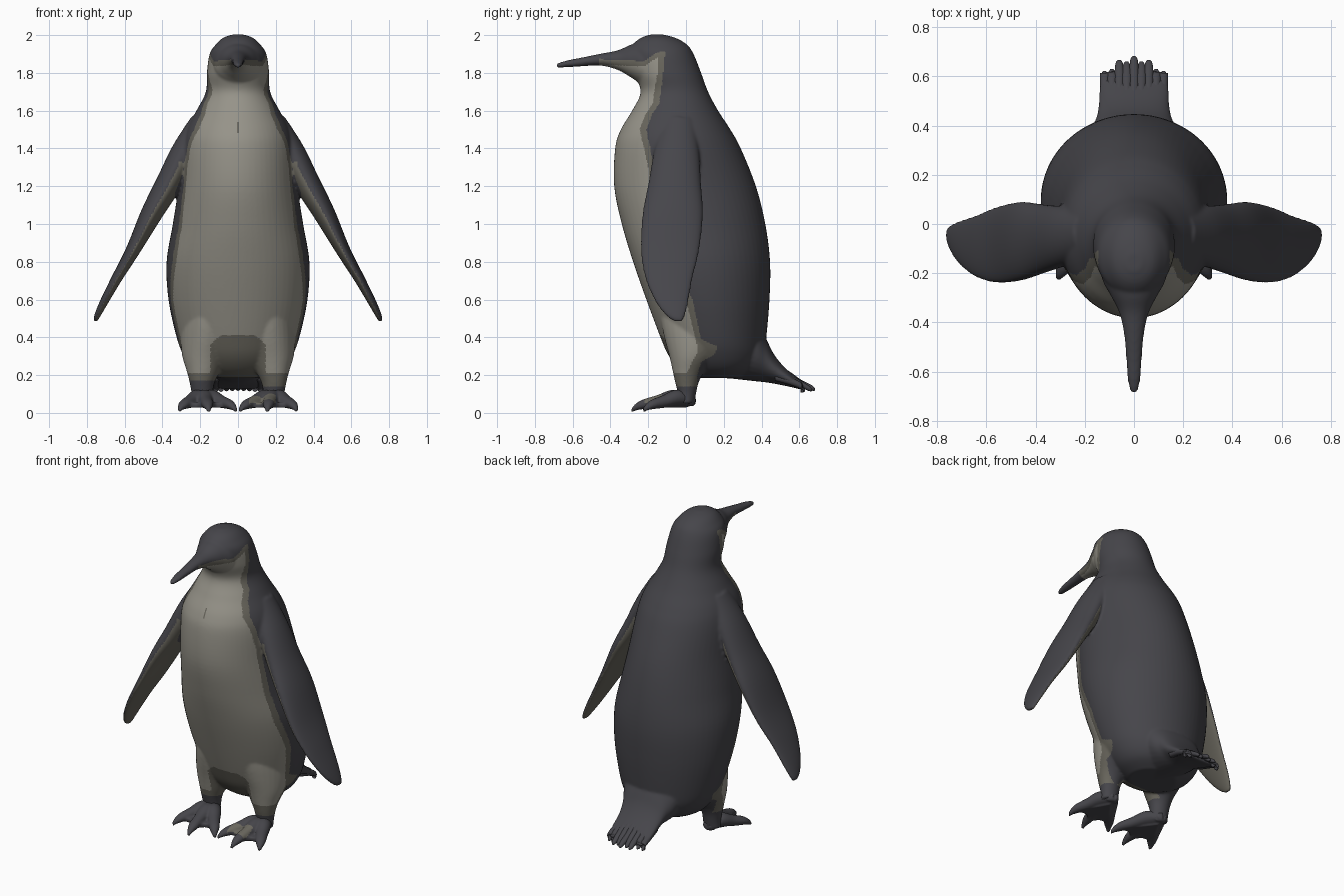
import bpy, bmesh, math
from mathutils import Vector

X, Y, Z = Vector((1, 0, 0)), Vector((0, 1, 0)), Vector((0, 0, 1))

cube = bpy.data.objects.get("Cube")
if cube:
    bpy.data.objects.remove(cube, do_unlink=True)


def material(name, rgb):
    mat = bpy.data.materials.new(name)
    mat.use_nodes = True
    mat.diffuse_color = (*rgb, 1)
    bsdf = mat.node_tree.nodes["Principled BSDF"]
    bsdf.inputs["Base Color"].default_value = (*rgb, 1)
    bsdf.inputs["Roughness"].default_value = 0.8
    return mat


dark = material("charcoal plumage", (0.061, 0.060, 0.069))
light = material("pale belly", (0.305, 0.292, 0.25))
tan = material("grey tan border", (0.141, 0.133, 0.109))
DARK, LIGHT, TAN = range(3)


def spline(rows, steps=6):
    """Smooth curve through tuples of numbers."""
    out = []
    for i in range(len(rows) - 1):
        a, b, c, d = (rows[min(max(i + k, 0), len(rows) - 1)] for k in (-1, 0, 1, 2))
        for s in range(steps):
            t = s / steps
            out.append([q + 0.5 * t * (r - p + t * (2 * p - 5 * q + 4 * r - e
                        + t * (3 * (q - r) + e - p)))
                        for p, q, r, e in zip(a, b, c, d)])
    return out + [list(rows[-1])]


def loft(bm, rows, u, v, sides=32):
    """Closed skin over ellipses given as x, y, z, radius along u, radius along v."""
    rings = []
    for x, y, z, ru, rv in spline(rows):
        ring = []
        for i in range(sides):
            a = math.tau * i / sides
            ring.append(bm.verts.new(Vector((x, y, z)) + u * ru * math.cos(a)
                                     + v * rv * math.sin(a)))
        rings.append(ring)
    for lo, hi in zip(rings, rings[1:]):
        for i in range(sides):
            j = (i + 1) % sides
            bm.faces.new((lo[i], lo[j], hi[j], hi[i]))
    bm.faces.new(rings[0][::-1])
    bm.faces.new(rings[-1])


def finish(name, bm, voxel=None, smooth=4):
    """Make an object, optionally fusing its overlapping parts into one skin."""
    bmesh.ops.recalc_face_normals(bm, faces=bm.faces)
    mesh = bpy.data.meshes.new(name)
    bm.to_mesh(mesh)
    bm.free()
    ob = bpy.data.objects.new(name, mesh)
    bpy.context.collection.objects.link(ob)
    if voxel:
        remesh = ob.modifiers.new("fuse", "REMESH")
        remesh.mode = "VOXEL"
        remesh.voxel_size = voxel
        soften = ob.modifiers.new("soften", "SMOOTH")
        soften.factor = 0.5
        soften.iterations = smooth
        deps = bpy.context.evaluated_depsgraph_get()
        fused = bpy.data.meshes.new_from_object(ob.evaluated_get(deps))
        ob.modifiers.clear()
        ob.data = fused
    ob.data.materials.clear()
    for mat in (dark, light, tan):
        ob.data.materials.append(mat)
    for p in ob.data.polygons:
        p.use_smooth = True
        p.material_index = DARK
    return ob


def interp(table, key, col=1):
    """Linear lookup in rows sorted by their first number."""
    if key <= table[0][0]:
        return table[0][col]
    for a, b in zip(table, table[1:]):
        if key <= b[0]:
            t = (key - a[0]) / (b[0] - a[0])
            return a[col] + t * (b[col] - a[col])
    return table[-1][col]


# Torso and head: height, front, back, half width
bm = bmesh.new()
torso = [(2.003, -.19, -.12, .03), (1.985, -.24, -.055, .08), (1.95, -.28, .005, .118),
         (1.9, -.295, .04, .15), (1.8, -.275, .08, .165), (1.7, -.24, .117, .17),
         (1.6, -.285, .17, .22), (1.5, -.345, .235, .275), (1.4, -.375, .29, .30),
         (1.2, -.38, .37, .315), (1.0, -.34, .42, .345), (.8, -.28, .445, .378),
         (.6, -.21, .442, .368), (.4, -.135, .425, .325), (.3, -.09, .41, .285),
         (.23, -.03, .37, .23), (.185, .04, .3, .15)]
loft(bm, [(0, (f + b) / 2, z, w, (b - f) / 2) for z, f, b, w in torso], X, Y, 64)

# Beak and tail root: depth, top, bottom, half width
beak = [(-.12, 1.97, 1.74, .13), (-.22, 1.965, 1.735, .13), (-.29, 1.95, 1.775, .095),
        (-.36, 1.92, 1.815, .06), (-.45, 1.902, 1.838, .04), (-.56, 1.88, 1.834, .031),
        (-.63, 1.866, 1.83, .026), (-.685, 1.85, 1.826, .014)]
tail = [(.12, .6, .19, .18), (.25, .58, .18, .21), (.36, .5, .168, .19),
        (.42, .4, .162, .158), (.46, .32, .156, .147), (.5, .265, .148, .143),
        (.55, .215, .138, .142), (.6, .17, .126, .13), (.62, .155, .122, .12)]
for rows in (beak, tail):
    loft(bm, [(0, y, (t + b) / 2, w, (t - b) / 2) for y, t, b, w in rows], X, Z)

# Flippers, thighs and legs
flipper = [(.2, -.04, 1.54, .09, .055), (.285, -.05, 1.38, .12, .07),
           (.37, -.06, 1.21, .14, .068), (.46, -.07, 1.05, .16, .057),
           (.557, -.085, .86, .155, .038), (.643, -.09, .71, .125, .028),
           (.708, -.075, .59, .088, .022), (.745, -.055, .515, .05, .016),
           (.757, -.04, .485, .02, .01)]
leg = [(.13, .1, .7, .14, .26), (.15, .1, .5, .15, .235), (.16, .08, .4, .145, .195),
       (.175, .045, .3, .12, .133), (.183, .015, .22, .088, .085),
       (.19, .005, .16, .066, .062), (.19, .005, .1, .056, .048), (.19, 0, .05, .055, .045)]
for s in (-1, 1):
    loft(bm, [(s * r[0], *r[1:]) for r in flipper], Y, Vector((s * .86, 0, .5)))
    loft(bm, [(s * r[0], *r[1:]) for r in leg], X, Y)
body = finish("body", bm, .008, 6)

# Plumage pattern: height, rear edge of pale front, rear edge of its border
edges = [(.2, 0, .06), (.27, .03, .08), (.31, .055, .15), (.35, .06, .17), (.39, .05, .08),
         (.6, 0, .035), (.8, -.1, -.06), (1.0, -.155, -.12), (1.3, -.2, -.17),
         (1.5, -.245, -.21), (1.58, -.215, -.18), (1.64, -.175, -.14),
         (1.72, -.165, -.13), (1.8, -.15, -.12), (1.9, -.15, -.11)]
wing_start = [(.9, .39), (1.1, .34), (1.35, .31)]
face_line = [(-.46, 1.853), (-.3, 1.845), (-.22, 1.842), (-.15, 1.89)]


def plumage(c, n):
    x = abs(c.x)
    if .4 < c.z < 1.36 and x > interp(wing_start, c.z):
        inward = -n.x * math.copysign(.86, c.x) - n.z * .5
        return TAN if inward > .12 else DARK
    if c.z < (.14 if c.x > 0 else .17) or c.y < -.46:
        return DARK
    top = interp(face_line, c.y)
    if c.z > top + .02 or c.y > interp(edges, c.z, 2):
        return DARK
    crotch = c.z < .41 - 3 * max(0, x - .08) ** 1.5 and x < .145
    slit = x < .005 and 1.48 < c.z < 1.54
    if c.z < .21 or crotch or slit or c.z > top - .008 or c.y > interp(edges, c.z):
        return TAN
    return LIGHT


for p in body.data.polygons:
    p.material_index = plumage(p.center, p.normal)

# Feet: three clawed toes joined by a web
for s, side in ((1, "left"), (-1, "right")):
    bm = bmesh.new()
    heel = Vector((s * .185, .01, .062))
    mids = []
    for tx, ty in ((.01, -.225), (.155, -.288), (.312, -.225)):
        tip = Vector((s * tx, ty, .008))
        across = (tip - heel).cross(Z).normalized()
        rows = []
        for t, z, ru, rv in ((-.1, .065, .04, .03), (.25, .08, .046, .043),
                             (.55, .06, .036, .034), (.8, .045, .03, .026),
                             (.93, .03, .018, .018), (1, .012, .01, .011)):
            q = heel.lerp(tip, t)
            rows.append((q.x, q.y, z, ru, rv))
        loft(bm, rows, across, Z, 16)
        mids.append(heel.lerp(tip, .82))
    notch = [heel.lerp((a + b) / 2, .85) for a, b in zip(mids, mids[1:])]
    outline = [heel, mids[0], notch[0], mids[1], notch[1], mids[2]]
    low = [bm.verts.new((p.x, p.y, .028)) for p in outline]
    web = bm.faces.new(low)
    raised = bmesh.ops.extrude_face_region(bm, geom=[web], use_keep_orig=True)["geom"]
    bmesh.ops.translate(bm, vec=Z * .026,
                        verts=[e for e in raised if isinstance(e, bmesh.types.BMVert)])
    foot = finish(side + "_foot", bm, .007, 3)
    # Pale patch over the inner toes of one foot
    if s > 0:
        for p in foot.data.polygons:
            if p.normal.z > .2 and -.22 < p.center.y < -.13 and .06 < p.center.x < .2:
                p.material_index = TAN

# Tail feathers lie as ridges and fan out past the tail root
bm = bmesh.new()
count = 9
for i in range(count):
    k = 2 * i / (count - 1) - 1
    end = .682 - .06 * k * k - .018 * (i % 2)
    drop = .03 * k * k
    loft(bm, [(k * .11, .47, .25 - 2 * drop, .018, .02),
              (k * .118, .55, .198 - drop, .02, .02),
              (k * .118, .61, .157 - drop / 2, .02, .018),
              (k * .12, end - .015, .132 - drop / 3, .015, .014),
              (k * .12, end, .124 - drop / 3, .006, .006)], X, Z, 12)
finish("tail_feathers", bm)
